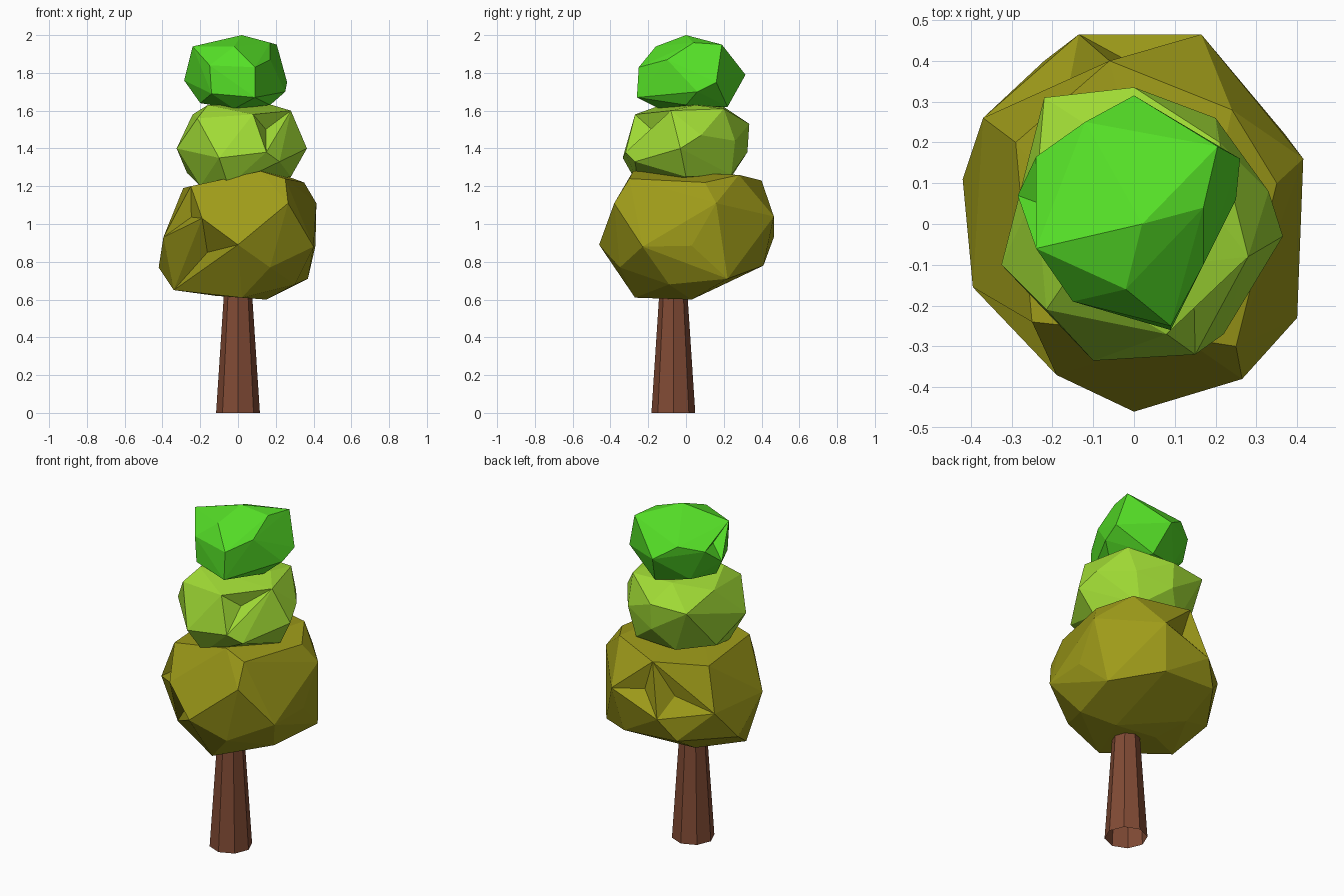
import bpy, bmesh
from mathutils import Matrix, Vector


def finish(bm, name, color):
    mesh = bpy.data.meshes.new(name)
    bm.to_mesh(mesh)
    bm.free()
    obj = bpy.data.objects.new(name, mesh)
    bpy.context.collection.objects.link(obj)
    mat = bpy.data.materials.new(name + "_colour")
    mat.diffuse_color = (*color, 1)
    mesh.materials.append(mat)
    return obj


def faceted_clump(name, corners, dents, color):
    """Irregular faceted leaf mass around its corners, with a few dents."""
    bm = bmesh.new()
    for c in corners:
        bm.verts.new(c)
    bmesh.ops.convex_hull(bm, input=bm.verts[:])
    loose = [v for v in bm.verts if not v.link_faces]
    bmesh.ops.delete(bm, geom=loose, context='VERTS')
    bmesh.ops.recalc_face_normals(bm, faces=bm.faces[:])
    for d in dents:
        p = Vector(d)
        face = min(bm.faces, key=lambda f: (f.calc_center_median() - p).length)
        bm.normal_update()
        depth = 0.05
        normal = face.normal.copy()
        new = bmesh.ops.poke(bm, faces=[face])["verts"][0]
        new.co -= normal * depth
    bm.normal_update()
    return finish(bm, name, color)


# Tapered eight-sided trunk, open at the ends, set slightly forward
bm = bmesh.new()
bmesh.ops.create_cone(bm, cap_ends=False, segments=8, radius1=0.116,
                      radius2=0.07, depth=0.7,
                      matrix=Matrix.Translation((0, -0.067, 0.35)))
finish(bm, "trunk", (0.22, 0.07, 0.035))

# Lower olive foliage, bottom to top
faceted_clump("lower_foliage", [
    (0.02, -0.27, 0.61), (0.15, 0.03, 0.60), (-0.12, 0.04, 0.62),
    (-0.34, -0.08, 0.65), (-0.2, 0.2, 0.68), (0.30, -0.09, 0.68),
    (0.37, 0.22, 0.71), (0.17, -0.35, 0.77), (-0.42, 0.11, 0.77),
    (0.12, 0.41, 0.78), (-0.22, 0.40, 0.80), (0.40, -0.23, 0.88),
    (0.41, 0.03, 0.885), (0.0, -0.46, 0.89), (-0.395, -0.155, 0.93),
    (-0.135, 0.465, 0.93), (-0.37, 0.26, 0.95), (-0.19, -0.37, 1.03),
    (0.165, 0.465, 1.04), (0.415, 0.16, 1.11), (0.265, -0.38, 1.11),
    (-0.29, 0.20, 1.19), (-0.25, -0.24, 1.20), (0.35, 0.10, 1.22),
    (-0.06, 0.40, 1.23), (0.25, -0.30, 1.24), (0.24, 0.28, 1.26),
    (0.12, -0.28, 1.28),
], [(-0.28, -0.25, 1.02), (-0.20, -0.30, 0.80), (-0.27, 0.33, 1.02),
    (-0.02, 0.44, 1.07)], (0.34, 0.325, 0.01))

# Middle lime foliage
faceted_clump("middle_foliage", [
    (-0.20, -0.12, 1.20), (-0.05, -0.25, 1.20), (0.05, 0.10, 1.23),
    (0.28, 0.0, 1.25), (-0.10, 0.24, 1.25), (0.16, 0.24, 1.26),
    (-0.27, 0.10, 1.27), (-0.10, -0.335, 1.35), (0.22, -0.27, 1.33),
    (-0.325, -0.10, 1.40), (0.0, 0.325, 1.38), (0.365, -0.03, 1.40),
    (0.15, -0.32, 1.38), (0.20, 0.26, 1.44), (0.33, 0.08, 1.47),
    (-0.22, 0.31, 1.52), (-0.215, -0.21, 1.56), (0.0, 0.335, 1.53),
    (0.08, -0.27, 1.58), (-0.24, 0.08, 1.58), (0.28, -0.08, 1.60),
    (0.21, 0.20, 1.61), (-0.16, -0.13, 1.63), (0.18, 0.05, 1.63),
    (-0.05, 0.20, 1.62),
], [(0.19, -0.21, 1.52)], (0.35, 0.70, 0.035))

# Top bright green foliage
faceted_clump("top_foliage", [
    (-0.02, -0.14, 1.61), (0.17, 0.0, 1.63), (0.05, 0.22, 1.62),
    (-0.20, 0.0, 1.64), (-0.14, 0.16, 1.65), (0.09, -0.26, 1.67),
    (-0.14, -0.19, 1.69), (0.25, 0.06, 1.70), (0.26, 0.16, 1.75),
    (-0.285, 0.07, 1.76), (0.0, 0.315, 1.79), (-0.24, 0.165, 1.84),
    (0.09, -0.25, 1.83), (-0.15, -0.19, 1.84), (-0.12, 0.25, 1.87),
    (0.17, -0.10, 1.87), (-0.24, -0.06, 1.94), (0.17, 0.04, 1.96),
    (0.205, 0.19, 1.95), (-0.02, -0.16, 1.94), (0.02, 0.0, 2.0),
], [(-0.25, 0.02, 1.85)], (0.09, 0.73, 0.02))
